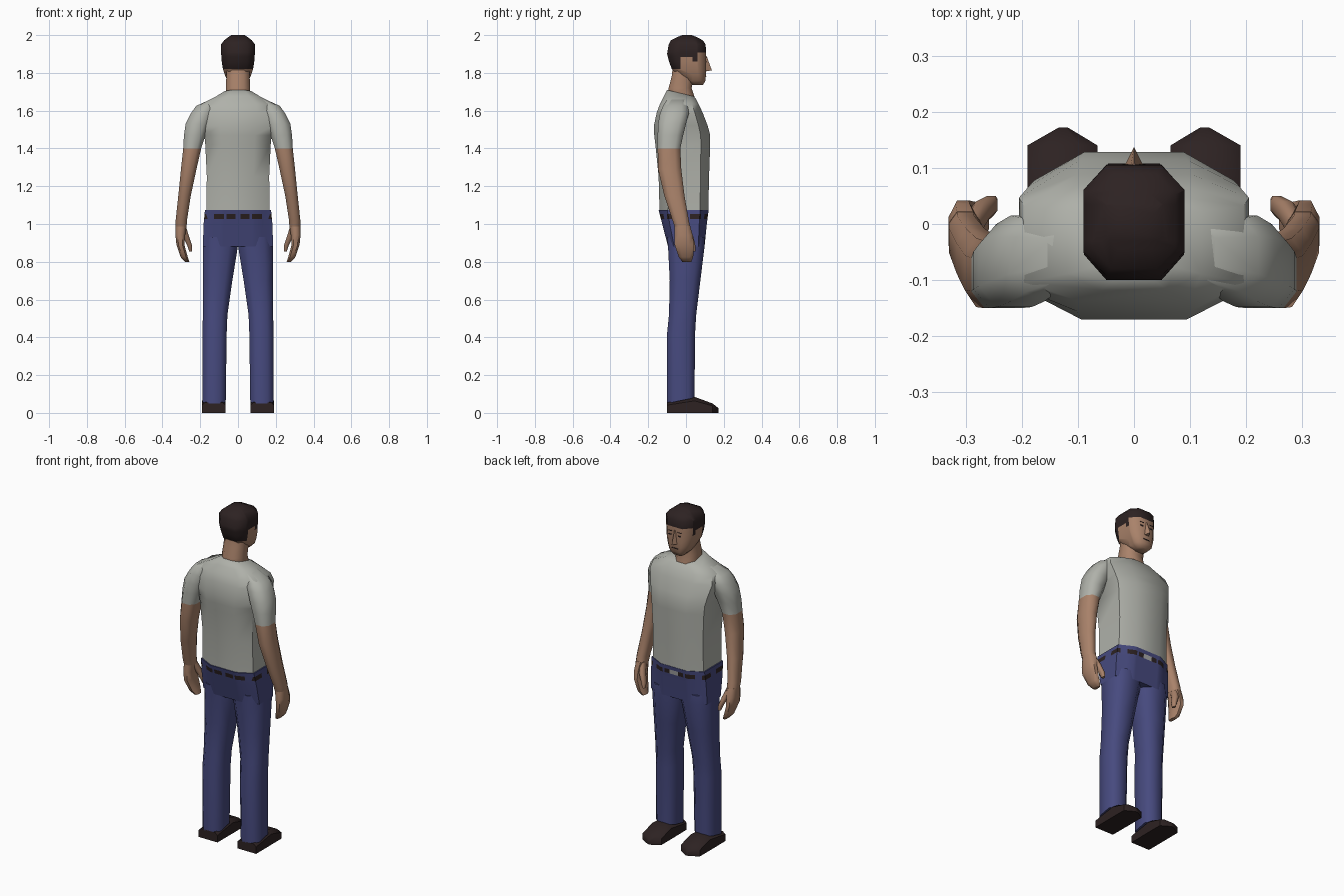
import bpy, bmesh
from mathutils import Vector


def mat(name, rgb):
    m = bpy.data.materials.new(name)
    m.diffuse_color = (*rgb, 1)
    return m


SKIN = mat("skin", (0.40, 0.225, 0.145))
DARK = mat("dark_brown", (0.026, 0.016, 0.016))
SHIRT = mat("shirt_grey", (0.43, 0.44, 0.40))
DENIM = mat("denim_blue", (0.062, 0.068, 0.21))
METAL = mat("buckle_grey", (0.40, 0.40, 0.40))


def ring(z, x0, x1, yb, yf, kx, ky, tilt=0):
    """Chamfered box section; tilt raises the +y side."""
    cx, hx = (x0 + x1) / 2, (x1 - x0) / 2
    d = (yf - yb) * ky
    w = hx * kx
    pts = [(cx - w, yb), (cx + w, yb), (x1, yb + d), (x1, yf - d),
           (cx + w, yf), (cx - w, yf), (x0, yf - d), (x0, yb + d)]
    return [Vector((x, y, z + tilt * (y - yb) / (yf - yb))) for x, y in pts]


def loft(name, rings, mats, cuts=(), rule=None, mirror=False, angle=60):
    """Skin the rings, slice with (axis, value) planes, colour by rule."""
    bm = bmesh.new()
    rows = [[bm.verts.new(p) for p in r] for r in rings]
    n = len(rows[0])
    for a, b in zip(rows, rows[1:]):
        for i in range(n):
            j = (i + 1) % n
            bm.faces.new((a[i], a[j], b[j], b[i]))
    bm.faces.new(rows[0])
    bm.faces.new(rows[-1])
    for axis, v in cuts:
        no = Vector((0, 0, 0))
        no[axis] = 1
        bmesh.ops.bisect_plane(bm, geom=bm.verts[:] + bm.edges[:] + bm.faces[:],
                               plane_co=no * v, plane_no=no, dist=1e-5)
    bmesh.ops.recalc_face_normals(bm, faces=bm.faces[:])
    if rule:
        for f in bm.faces:
            f.material_index = rule(f.calc_center_median())
    me = bpy.data.meshes.new(name)
    bm.to_mesh(me)
    bm.free()
    for m in mats:
        me.materials.append(m)
    ob = bpy.data.objects.new(name, me)
    bpy.context.collection.objects.link(ob)
    bpy.ops.object.select_all(action='DESELECT')
    ob.select_set(True)
    bpy.context.view_layer.objects.active = ob
    bpy.ops.object.shade_smooth_by_angle(angle=angle * 3.14159 / 180)
    if mirror:
        md = ob.modifiers.new("mirror", 'MIRROR')
        md.use_clip = False
        md.use_mirror_merge = False
    return ob


def sym(rows, kx, ky):
    return [ring(r[0], -r[1], r[1], r[2], r[3], kx, ky, *r[4:]) for r in rows]


def box(name, x0, x1, y0, y1, z0, z1, m, mirror=False):
    rows = [[Vector((x, y, z)) for x, y in ((x0, y0), (x1, y0), (x1, y1), (x0, y1))]
            for z in (z0, z1)]
    loft(name, rows, [m], mirror=mirror, angle=20)


# shirt body, sloping to the collar
loft("shirt_body", sym([
    (1.072, .168, -.140, .118), (1.25, .165, -.145, .122),
    (1.42, .173, -.162, .128), (1.47, .178, -.168, .128),
    (1.52, .188, -.170, .115), (1.59, .205, -.155, .088),
    (1.635, .195, -.138, .066), (1.675, .12, -.118, .052, -.01),
    (1.71, .07, -.100, .042, -.035)], .5, .17), [SHIRT])

# arms with short sleeves
loft("arms", [ring(z, a, b, c, d, .5, .25) for z, a, b, c, d in [
    (.985, .272, .330, -.060, .022), (1.02, .270, .330, -.072, .015),
    (1.15, .250, .316, -.115, -.008), (1.29, .220, .302, -.148, -.025),
    (1.40, .195, .290, -.150, -.030), (1.47, .172, .286, -.150, -.015),
    (1.53, .150, .277, -.148, .000), (1.585, .130, .250, -.138, .015),
    (1.625, .110, .222, -.122, .010), (1.66, .090, .145, -.100, .000)]],
    [SKIN, SHIRT], rule=lambda c: int(c.z > 1.4), mirror=True)

# hands with curled fingers, and thumbs
loft("hands", [ring(z, a, b, c, d, .5, .25) for z, a, b, c, d in [
    (.80, .258, .280, -.020, .028), (.825, .266, .304, -.038, .038),
    (.89, .284, .326, -.060, .042), (.94, .280, .331, -.062, .036),
    (.99, .272, .330, -.060, .022)]], [SKIN], mirror=True)
loft("thumbs", [ring(z, a, b, c, d, .5, .25) for z, a, b, c, d in [
    (.855, .243, .258, .028, .050), (.885, .243, .268, .016, .050),
    (.93, .258, .290, .000, .040), (.985, .275, .300, -.030, .015)]],
    [SKIN], mirror=True)


# hips with belt, loops and buckle
def belt_rule(c):
    ax = abs(c.x)
    if not 1.025 < c.z < 1.055:
        return 0
    if c.y > .05 and ax < .028:
        return 2
    if .012 < ax < .062 or .074 < ax < .128:
        return 1
    return int(ax > .15 and (.02 < c.y < .08 or -.1 < c.y < -.03))


loft("hips", sym([
    (.88, .186, -.095, .098), (1.0, .182, -.126, .110),
    (1.075, .175, -.145, .120)], .5, .17), [DENIM, DARK, METAL],
    [(2, 1.027), (2, 1.053)]
    + [(0, s * v) for v in (.012, .028, .062, .074, .128) for s in (-1, 1)]
    + [(1, v) for v in (-.1, -.03, .02, .08)], belt_rule)

# trouser legs
loft("legs", [ring(z, a, b, c, d, .5, .22, t) for z, a, b, c, d, t in [
    (.05, .065, .188, -.100, .045, .03), (.42, .060, .188, -.100, .048, 0),
    (.52, .056, .186, -.090, .054, 0), (.70, .030, .185, -.086, .076, 0),
    (.88, .001, .186, -.095, .098, 0), (.93, .001, .180, -.100, .098, 0)]],
    [DENIM], mirror=True)

# pointed shoes, skinned from heel to toe
loft("shoes", [[Vector(p) for p in
                ((x0, y, 0), (x1, y, 0), (x1, y, h * .75), (x1 - i, y, h),
                 (x0 + i, y, h), (x0, y, h * .75))]
               for y, x0, x1, h, i in [
    (-.1, .066, .190, .055, .015), (.045, .065, .190, .085, .03),
    (.14, .065, .190, .050, .03), (.172, .118, .134, .025, .004)]],
    [DARK], mirror=True, angle=40)

# neck, reaching into the open collar
loft("neck", sym([
    (1.64, .060, -.080, .050), (1.69, .064, -.096, .046, -.02),
    (1.72, .063, -.092, .030), (1.78, .062, -.076, .042),
    (1.83, .062, -.070, .050)], .5, .25), [SKIN])


# head, with the hair coloured by region
def hair_rule(c):
    return int(c.z > 1.908 or (c.y < -.03 and c.z > 1.818)
               or (c.y < .06 and c.z > 1.885)
               or (.035 < c.y < .06 and c.z > 1.86))


loft("head", sym([
    (1.735, .034, .035, .090), (1.758, .056, .000, .102),
    (1.79, .070, -.045, .106), (1.82, .080, -.075, .107),
    (1.86, .086, -.090, .106), (1.90, .089, -.100, .106),
    (1.95, .090, -.092, .104), (1.972, .074, -.080, .090),
    (1.99, .050, -.045, .055), (2.0, .036, -.020, .030)], .55, .22),
    [SKIN, DARK],
    [(2, 1.86), (2, 1.885), (2, 1.908), (1, -.03), (1, .035), (1, .06)], hair_rule)

# nose wedge
loft("nose", [
    [Vector(p) for p in ((-.017, .103, 1.808), (.017, .103, 1.808), (0, .137, 1.813))],
    [Vector(p) for p in ((-.006, .103, 1.89), (.006, .103, 1.89), (0, .109, 1.89))]],
    [SKIN], angle=20)

# eyes, eyebrows and mouth plates
box("eyes", .022, .042, .103, .108, 1.856, 1.863, DARK, True)
box("eyebrows", .020, .046, .103, .108, 1.879, 1.883, DARK, True)
box("mouth", -.020, .020, .103, .108, 1.780, 1.784, DARK)
